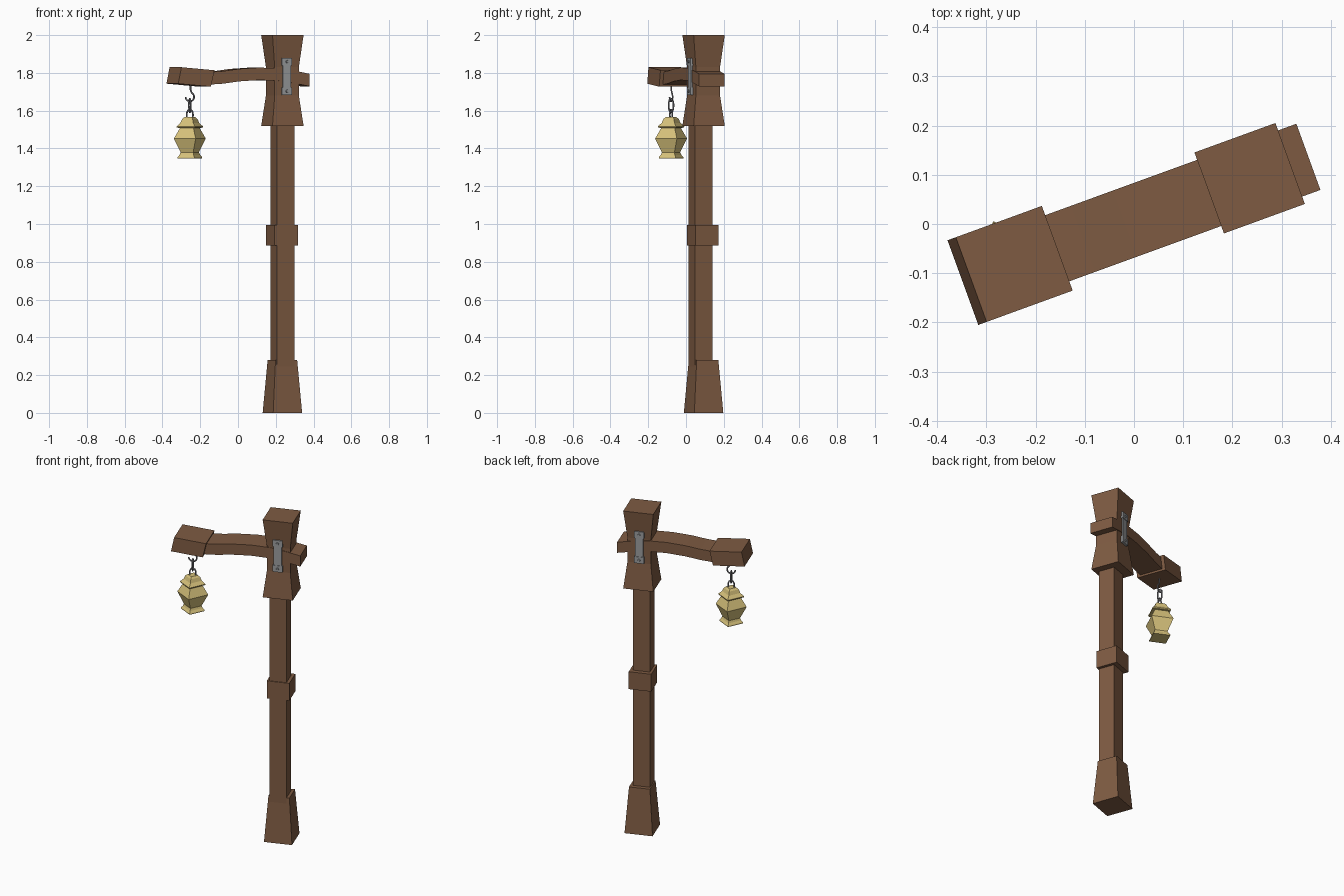
import bpy, bmesh, math
from mathutils import Matrix, Vector

if "Cube" in bpy.data.objects:
    bpy.data.objects.remove(bpy.data.objects["Cube"])

# whole model is turned 20 degrees; local x runs along the arm
POLE = Matrix.Translation((0.235, 0.093, 0)) @ Matrix.Rotation(math.radians(20), 4, 'Z')
LAMP = Matrix.Translation((-0.255, -0.079, 0)) @ Matrix.Rotation(math.radians(20), 4, 'Z')


def material(name, color):
    m = bpy.data.materials.new(name)
    m.diffuse_color = (*color, 1)
    m.use_nodes = True
    m.node_tree.nodes["Principled BSDF"].inputs["Base Color"].default_value = m.diffuse_color
    return m


WOOD = material("wood", (0.21, 0.105, 0.055))
BRASS = material("brass", (0.68, 0.54, 0.2))
IRON = material("iron", (0.22, 0.22, 0.24))
STEEL = material("steel", (0.32, 0.33, 0.34))


def finish(name, bm, mat, matrix):
    bmesh.ops.recalc_face_normals(bm, faces=bm.faces)
    bm.transform(matrix)
    me = bpy.data.meshes.new(name)
    bm.to_mesh(me)
    bm.free()
    ob = bpy.data.objects.new(name, me)
    me.materials.append(mat)
    bpy.context.collection.objects.link(ob)
    return ob


def loft(name, rings, mat, matrix):
    """Skin a list of equal-length point rings and cap both ends."""
    bm = bmesh.new()
    loops = [[bm.verts.new(p) for p in r] for r in rings]
    n = len(loops[0])
    for a, b in zip(loops, loops[1:]):
        for i in range(n):
            j = (i + 1) % n
            bm.faces.new((a[i], a[j], b[j], b[i]))
    bm.faces.new(loops[0])
    bm.faces.new(loops[-1])
    return finish(name, bm, mat, matrix)


def square_column(name, profile, mat, matrix, turn=45):
    """profile = (corner radius, z) pairs, four sides."""
    angs = [math.radians(turn + 90 * i) for i in range(4)]
    return loft(name, [[(r * math.cos(a), r * math.sin(a), z) for a in angs]
                       for r, z in profile], mat, matrix)


def beam(name, stations, half_width, mat):
    """stations = (x_top, z_top, x_bottom, z_bottom) along the arm."""
    w = half_width
    return loft(name, [[(xt, -w, zt), (xt, w, zt), (xb, w, zb), (xb, -w, zb)]
                       for xt, zt, xb, zb in stations], mat, POLE)


def wire(name, pts, radius, mat, matrix, closed=False):
    cu = bpy.data.curves.new(name, 'CURVE')
    cu.dimensions = '3D'
    cu.bevel_depth = radius
    cu.bevel_resolution = 1
    cu.use_fill_caps = True
    sp = cu.splines.new('POLY')
    sp.points.add(len(pts) - 1)
    for p, c in zip(sp.points, pts):
        p.co = (*(matrix @ Vector(c)), 1)
    sp.use_cyclic_u = closed
    cu.materials.append(mat)
    ob = bpy.data.objects.new(name, cu)
    bpy.context.collection.objects.link(ob)
    return ob


def column(name, sides, matrix=POLE):
    k = math.sqrt(0.5)
    return square_column(name, [(s * k, z) for s, z in sides], WOOD, matrix)


# post
column("post", [(0.099, 0.2), (0.099, 1.6)], Matrix.Translation((0, -0.015, 0)) @ POLE)
column("post_foot", [(0.163, 0), (0.122, 0.28)])
column("post_collar", [(0.131, 0.887), (0.131, 0.995)],
       Matrix.Translation((-0.002, -0.004, 0)) @ POLE)
column("post_head", [(0.175, 1.52), (0.136, 1.68), (0.136, 1.83), (0.175, 2.0)])

# arm
path = [(-0.45, 1.77), (-0.36, 1.776), (-0.27, 1.788), (-0.16, 1.795),
        (-0.05, 1.792), (0.05, 1.777), (0.127, 1.762)]
beam("arm", [(x, z + 0.033, x, z - 0.033) for x, z in path], 0.0715, WOOD)
beam("arm_end_block", [(-0.602, 1.83, -0.62, 1.743), (-0.416, 1.814, -0.436, 1.727)],
     0.0915, WOOD)


# bracket plates with rivets, front and back
def box(bm, center, size):
    bmesh.ops.create_cube(bm, size=1, matrix=Matrix.Translation(center)
                          @ Matrix.Diagonal((*size, 1)))


for side, label in ((-1, "front"), (1, "back")):
    bm = bmesh.new()
    box(bm, (-0.003, side * 0.075, 1.781), (0.046, 0.008, 0.13))
    for z in (1.703, 1.859):
        box(bm, (-0.003, side * 0.075, z), (0.056, 0.013, 0.04))
        bmesh.ops.create_cone(bm, cap_ends=True, segments=8, radius1=0.009, radius2=0.006,
                              depth=0.006, matrix=Matrix.Translation((-0.003, side * 0.083, z))
                              @ Matrix.Rotation(side * -math.pi / 2, 4, 'X'))
    finish(label + "_bracket", bm, STEEL, POLE)

# hook: shank from the arm curling into an open loop
hook = [(0.004, 0, 1.75), (0.004, 0, 1.712)]
for i in range(10):
    a = math.radians(65 - 27 * i)
    hook.append((0.024 * math.cos(a), 0, 1.673 + 0.024 * math.sin(a)))
wire("hook", hook, 0.0045, IRON, LAMP)


# chain links
def link(name, z, half_h, half_w, across):
    pts = []
    for i in range(14):
        a = 2 * math.pi * i / 14
        d = half_w * math.cos(a)
        pts.append((0 if across else d, d if across else 0, z + half_h * math.sin(a)))
    wire(name, pts, 0.0045, IRON, LAMP, True)


link("chain_link", 1.628, 0.037, 0.014, True)
link("lantern_ring", 1.577, 0.03, 0.018, False)

# lantern: square, corners along the arm
square_column("lantern_roof", [(0.03, 1.566), (0.043, 1.556), (0.053, 1.535), (0.075, 1.516),
                               (0.073, 1.51), (0.04, 1.508)], BRASS, LAMP, 0)
square_column("lantern_body", [(0.053, 1.512), (0.09, 1.452), (0.05, 1.377)], BRASS, LAMP, 0)
square_column("lantern_base", [(0.052, 1.379), (0.058, 1.366), (0.069, 1.354), (0.069, 1.348)],
              BRASS, LAMP, 0)
